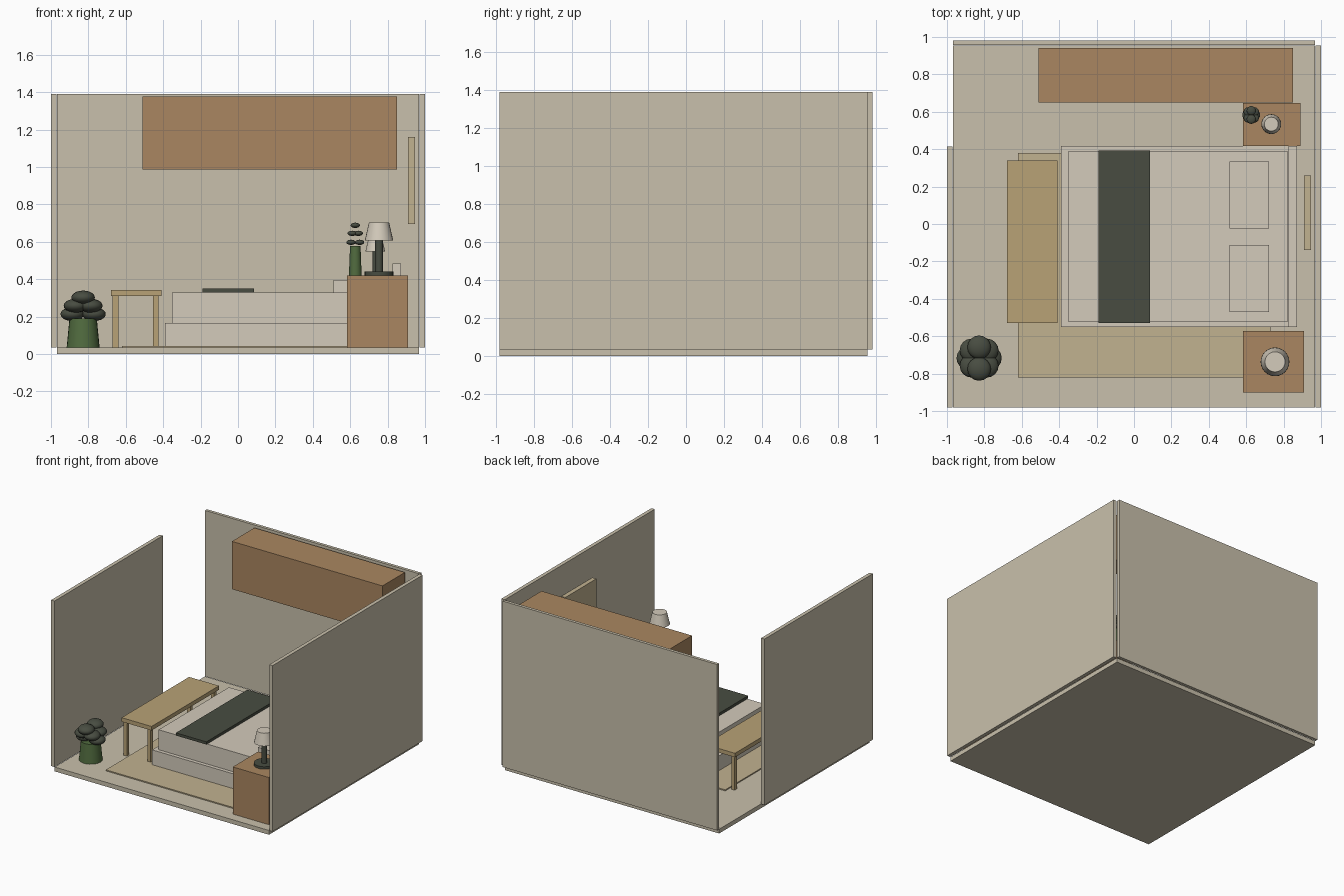
import bpy
from math import cos, sin, pi

if "Cube" in bpy.data.objects:
    bpy.data.objects.remove(bpy.data.objects["Cube"])


def mat(name, r, g, b):
    m = bpy.data.materials.new(name)
    m.diffuse_color = [min(1, (c / 255 * 1.05) ** 2.2) for c in (r, g, b)] + [1]
    m.use_nodes = True
    m.node_tree.nodes["Principled BSDF"].inputs["Base Color"].default_value = m.diffuse_color
    return m


WALL = mat("plaster", 190, 182, 162)
RUG = mat("rug_wool", 183, 168, 136)
WOOD = mat("wood", 160, 127, 92)
PALE = mat("pale_wood", 174, 153, 112)
LINEN = mat("linen", 200, 192, 177)
DARK = mat("dark", 70, 74, 64)
GREEN = mat("green", 78, 102, 62)


def box(name, x, y, z, m):
    """Box from (min, max) ranges."""
    bpy.ops.mesh.primitive_cube_add(size=1, location=[(a + b) / 2 for a, b in (x, y, z)])
    o = bpy.context.object
    o.name = name
    o.scale = [b - a for a, b in (x, y, z)]
    o.data.materials.append(m)
    return o


def cone(name, x, y, z0, z1, r0, r1, m):
    bpy.ops.mesh.primitive_cone_add(vertices=24, radius1=r0, radius2=r1, depth=z1 - z0,
                                    location=(x, y, (z0 + z1) / 2))
    o = bpy.context.object
    o.name = name
    o.data.materials.append(m)
    bpy.ops.object.shade_smooth_by_angle()


def plant(name, x, y, z0, z1, r0, r1, ring, leaf, leaf_h, levels):
    """Tapered pot with eight flattened leaf clumps in a ring at three heights."""
    cone(name + "_pot", x, y, z0, z1, r0, r1, GREEN)
    for i in range(8):
        a = i * pi / 4
        z = levels[(0, 1, 2, 1)[i % 4]]
        bpy.ops.mesh.primitive_uv_sphere_add(segments=16, ring_count=10, radius=1,
                                             location=(x + ring * cos(a), y + ring * sin(a), z))
        o = bpy.context.object
        o.name = f"{name}_leaf_{i}"
        o.scale = (leaf, leaf, leaf_h)
        o.data.materials.append(DARK)
        bpy.ops.object.shade_smooth_by_angle()


def lamp(name, x, y, z, s):
    cone(name + "_base", x, y, z, z + 0.02 * s, 0.077 * s, 0.077 * s, DARK)
    cone(name + "_stem", x, y, z + 0.02 * s, z + 0.19 * s, 0.021 * s, 0.021 * s, DARK)
    cone(name + "_shade", x, y, z + 0.187 * s, z + 0.283 * s, 0.076 * s, 0.054 * s, LINEN)


F = 0.035   # floor top
H = 1.39    # wall top

# Room shell
box("floor", (-0.968, 0.968), (-0.982, 0.955), (0, F), WALL)
box("back_wall", (-0.968, 0.968), (0.957, 0.982), (F, H), WALL)
box("left_wall", (-1, -0.97), (-0.982, 0.415), (F, H), WALL)
box("right_wall", (0.97, 1), (-0.982, 0.955), (F, H), WALL)

# Rug, wall cabinet and wall panel
box("rug", (-0.62, 0.73), (-0.82, 0.38), (F, 0.044), RUG)
box("wall_cabinet", (-0.51, 0.85), (0.65, 0.94), (0.987, 1.377), WOOD)
box("wall_panel", (0.908, 0.945), (-0.14, 0.26), (0.695, 1.16), RUG)

# Bed
box("bed_base", (-0.39, 0.825), (-0.55, 0.417), (F, 0.165), LINEN)
box("mattress", (-0.353, 0.823), (-0.52, 0.388), (0.165, 0.328), LINEN)
box("headboard", (0.825, 0.872), (-0.55, 0.417), (F, 0.483), LINEN)
box("throw", (-0.19, 0.085), (-0.53, 0.392), (0.328, 0.35), DARK)
for i, y in enumerate(((-0.47, -0.113), (-0.024, 0.334))):
    box(f"pillow_{i}", (0.51, 0.722), y, (0.328, 0.396), LINEN)

# Bench
box("bench_top", (-0.68, -0.41), (-0.53, 0.34), (0.31, 0.343), PALE)
for i, x in enumerate((-0.67, -0.455)):
    for j, y in enumerate((-0.52, 0.30)):
        box(f"bench_leg_{i}{j}", (x, x + 0.03), (y, y + 0.03), (F, 0.31), PALE)

# Nightstands and lamps
box("front_nightstand", (0.583, 0.908), (-0.9, -0.573), (F, 0.42), WOOD)
box("back_nightstand", (0.583, 0.89), (0.418, 0.648), (F, 0.42), WOOD)
lamp("front_lamp", 0.754, -0.737, 0.42, 1.0)
lamp("back_lamp", 0.734, 0.534, 0.42, 0.69)

# Plants
plant("floor_plant", -0.828, -0.717, F, 0.19, 0.088, 0.073,
      0.058, 0.063, 0.037, (0.213, 0.258, 0.302))
plant("small_plant", 0.627, 0.583, 0.42, 0.578, 0.034, 0.028,
      0.023, 0.025, 0.014, (0.597, 0.645, 0.688))
